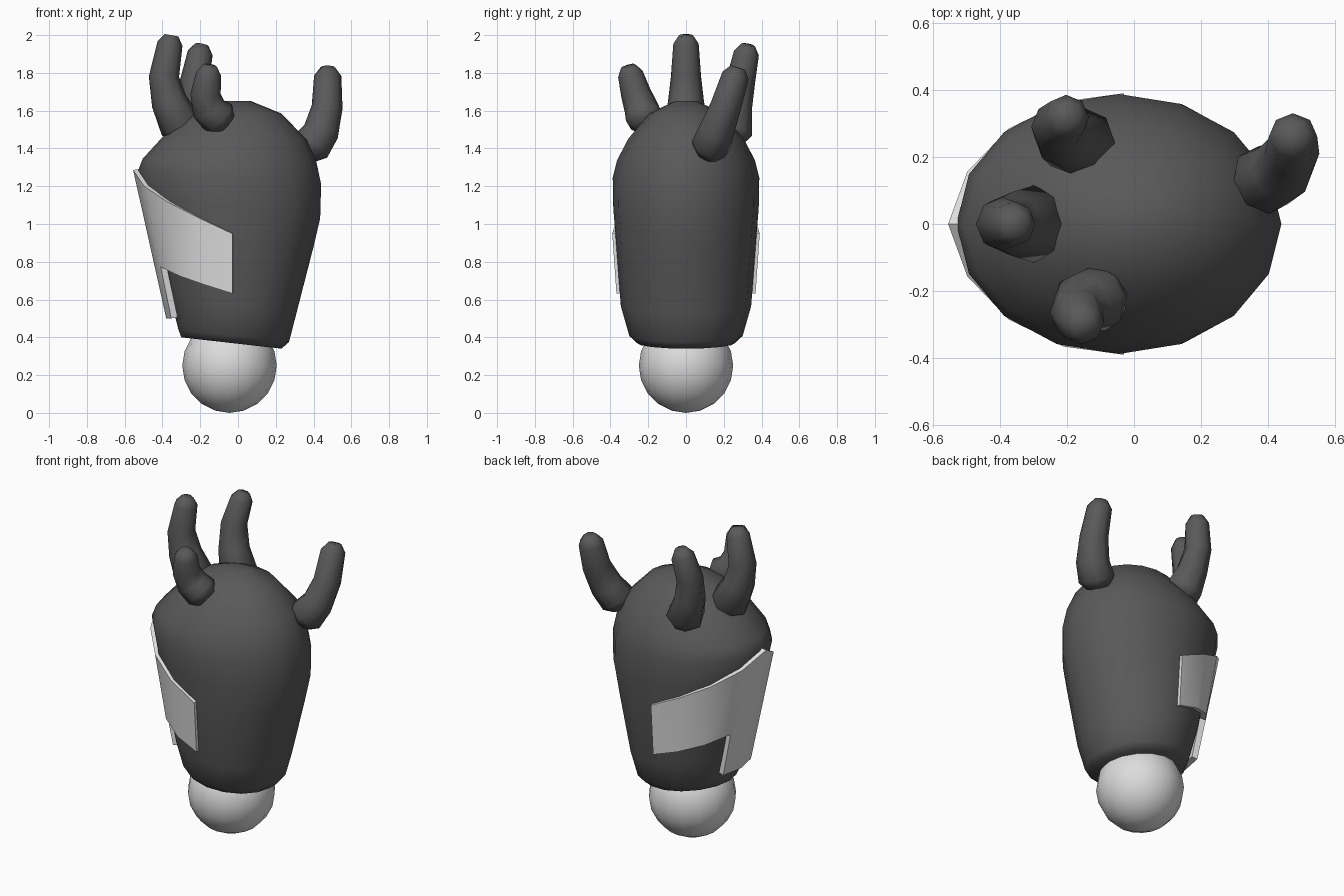
import bpy
import bmesh
from math import sin, cos, pi, radians
from mathutils import Vector

if "Cube" in bpy.data.objects:
    bpy.data.objects.remove(bpy.data.objects["Cube"], do_unlink=True)


def make_material(name, value):
    mat = bpy.data.materials.new(name)
    mat.use_nodes = True
    colour = (value, value, value, 1)
    mat.diffuse_color = colour
    mat.node_tree.nodes["Principled BSDF"].inputs["Base Color"].default_value = colour
    return mat


dark = make_material("dark grey", 0.1)
light = make_material("light grey", 0.72)


def finish(name, bm, mat, angle, thickness=0):
    """Turn a bmesh into a shaded object, optionally thickened inward."""
    mesh = bpy.data.meshes.new(name)
    bm.to_mesh(mesh)
    bm.free()
    mesh.materials.append(mat)
    obj = bpy.data.objects.new(name, mesh)
    bpy.context.collection.objects.link(obj)
    bpy.ops.object.select_all(action="DESELECT")
    obj.select_set(True)
    bpy.context.view_layer.objects.active = obj
    if thickness:
        mod = obj.modifiers.new("thickness", "SOLIDIFY")
        mod.thickness = thickness
        mod.offset = -1
        bpy.ops.object.modifier_apply(modifier=mod.name)
    bpy.ops.object.shade_smooth_by_angle(angle=radians(angle))
    return obj


def loft(name, rings, mat, angle):
    """Bridge rings of points into a closed skin."""
    bm = bmesh.new()
    loops = [[bm.verts.new(p) for p in ring] for ring in rings]
    n = len(loops[0])
    for a, b in zip(loops, loops[1:]):
        for i in range(n):
            k = (i + 1) % n
            bm.faces.new((a[i], a[k], b[k], b[i]))
    bm.faces.new(loops[0])
    bm.faces.new(loops[-1])
    bmesh.ops.recalc_face_normals(bm, faces=bm.faces)
    return finish(name, bm, mat, angle)


# Helmet shell: tilted oval rings (x and z at face, x and z at back, half width)
levels = [
    (-0.30, 0.40, 0.23, 0.34, 0.26),
    (-0.315, 0.44, 0.27, 0.375, 0.30),
    (-0.355, 0.60, 0.31, 0.53, 0.345),
    (-0.45, 0.97, 0.40, 0.88, 0.372),
    (-0.495, 1.14, 0.435, 1.03, 0.385),
    (-0.53, 1.28, 0.44, 1.21, 0.388),
    (-0.505, 1.345, 0.415, 1.33, 0.365),
    (-0.40, 1.46, 0.365, 1.445, 0.305),
    (-0.24, 1.59, 0.23, 1.585, 0.19),
    (-0.08, 1.65, 0.07, 1.65, 0.06),
]


def oval(level, sides=16):
    x0, z0, x1, z1, w = level
    pts = []
    for i in range(sides):
        a = 2 * pi * i / sides
        t = (1 + cos(a)) / 2
        pts.append((x0 + (x1 - x0) * t, w * sin(a), z0 + (z1 - z0) * t))
    return pts


loft("helmet_shell", [oval(v) for v in levels], dark, 60)

# Neck ball
bm = bmesh.new()
bmesh.ops.create_uvsphere(bm, u_segments=16, v_segments=10, radius=0.25)
bmesh.ops.translate(bm, verts=bm.verts, vec=(-0.045, 0, 0.25))
finish("neck_ball", bm, light, 60)


# Horns: tapered bent tubes with rounded ends
def horn(name, path, radii, sides=8):
    pts = [Vector(p) for p in path]
    first, last = (pts[1] - pts[0]).normalized(), (pts[-1] - pts[-2]).normalized()
    pts = [pts[0] - first * 0.05] + pts + [pts[-1] + last * 0.045]
    radii = [radii[0] * 0.65] + radii + [radii[-1] * 0.55]
    rings = []
    for i, p in enumerate(pts):
        along = (pts[min(i + 1, len(pts) - 1)] - pts[max(i - 1, 0)]).normalized()
        u = along.cross(Vector((0, 1, 0))).normalized()
        v = along.cross(u)
        rings.append([p + radii[i] * (u * cos(2 * pi * k / sides) + v * sin(2 * pi * k / sides))
                      for k in range(sides)])
    loft(name, rings, dark, 75)


horn("crown_horn", [(-0.30, 0, 1.52), (-0.365, 0, 1.65), (-0.392, 0, 1.78), (-0.36, 0, 1.955)],
     [0.115, 0.095, 0.08, 0.067])
horn("rear_side_horn", [(-0.16, 0.24, 1.48), (-0.21, 0.26, 1.62), (-0.23, 0.29, 1.76), (-0.20, 0.32, 1.905)],
     [0.11, 0.09, 0.077, 0.067])
horn("front_side_horn", [(-0.10, -0.22, 1.56), (-0.155, -0.235, 1.61), (-0.172, -0.265, 1.69), (-0.155, -0.295, 1.795)],
     [0.10, 0.092, 0.08, 0.067])
horn("back_horn", [(0.385, 0.13, 1.41), (0.44, 0.16, 1.49), (0.472, 0.21, 1.62), (0.475, 0.262, 1.785)],
     [0.105, 0.095, 0.082, 0.072])


# Visor: a curved T-shaped plate wrapped around the face
def visor_point(step, z):
    a = step * pi / 8
    face = -0.38 - 0.223 * (z - 0.5)
    half = 0.368 + 0.07 * (z - 0.63)
    return (-0.03 + (face + 0.03) * cos(a), half * sin(a), z)


bm = bmesh.new()
steps = range(-4, 5)
top = {s: bm.verts.new(visor_point(s, 1.285 - 0.084 * abs(s))) for s in steps}
low = {s: bm.verts.new(visor_point(s, 0.82 - 0.047 * abs(s))) for s in steps}
stem = {s: bm.verts.new(visor_point(s, 0.5)) for s in (-1, 0, 1)}
for upper, lower in ((top, low), (low, stem)):
    for s in steps:
        if s in lower and s + 1 in lower:
            bm.faces.new((lower[s + 1], lower[s], upper[s], upper[s + 1]))
finish("visor", bm, light, 35, 0.035)
